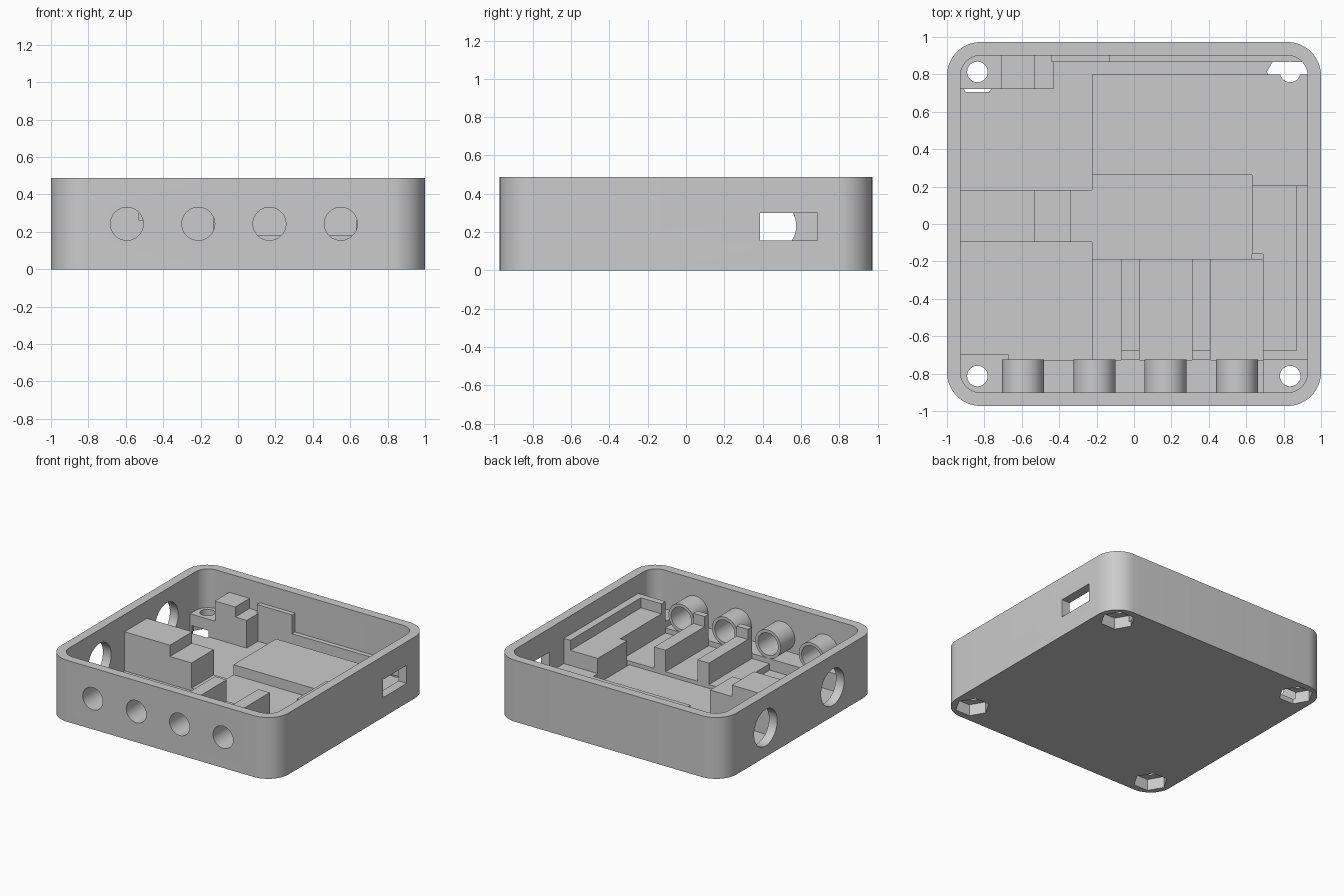
import bpy, bmesh, math
from mathutils import Matrix

if "Cube" in bpy.data.objects:
    bpy.data.objects.remove(bpy.data.objects["Cube"])

grey = bpy.data.materials.new("light_grey")
grey.diffuse_color = (0.6, 0.6, 0.6, 1)
grey.use_nodes = True
grey.node_tree.nodes["Principled BSDF"].inputs["Base Color"].default_value = grey.diffuse_color


def finish(name, bm):
    bmesh.ops.recalc_face_normals(bm, faces=bm.faces)
    me = bpy.data.meshes.new(name)
    bm.to_mesh(me)
    bm.free()
    me.materials.append(grey)
    ob = bpy.data.objects.new(name, me)
    bpy.context.collection.objects.link(ob)
    return ob


def prism(name, pts, z0, z1):
    bm = bmesh.new()
    face = bm.faces.new([bm.verts.new((x, y, z0)) for x, y in pts])
    ext = bmesh.ops.extrude_face_region(bm, geom=[face])
    for v in ext["geom"]:
        if isinstance(v, bmesh.types.BMVert):
            v.co.z = z1
    return finish(name, bm)


def box(name, x0, x1, y0, y1, z0, z1):
    return prism(name, [(x0, y0), (x1, y0), (x1, y1), (x0, y1)], z0, z1)


def rounded(hx, hy, r, steps=12):
    pts = []
    for k, (sx, sy) in enumerate([(1, 1), (-1, 1), (-1, -1), (1, -1)]):
        for i in range(steps + 1):
            a = math.radians(90 * k + 90 * i / steps)
            pts.append((sx * (hx - r) + r * math.cos(a), sy * (hy - r) + r * math.sin(a)))
    return pts


def cylinder(name, r, centre, length, axis, sides=48):
    bm = bmesh.new()
    bmesh.ops.create_cone(bm, cap_ends=True, segments=sides, radius1=r, radius2=r, depth=length)
    rot = {"X": Matrix.Rotation(math.pi / 2, 4, "Y"),
           "Y": Matrix.Rotation(math.pi / 2, 4, "X"), "Z": Matrix()}[axis]
    bmesh.ops.transform(bm, matrix=Matrix.Translation(centre) @ rot, verts=bm.verts)
    return finish(name, bm)


def combine(target, tool, operation):
    mod = target.modifiers.new("bool", "BOOLEAN")
    mod.operation, mod.object, mod.solver = operation, tool, "EXACT"
    bpy.context.view_layer.objects.active = target
    bpy.ops.object.modifier_apply(modifier=mod.name)
    bpy.data.objects.remove(tool)


# Open tray with rounded corners
case = prism("case", rounded(1, 0.973, 0.18), 0, 0.487)
combine(case, prism("cavity", rounded(0.928, 0.902, 0.11), 0.04, 0.7), "DIFFERENCE")

# Interior steps: x0, x1, y0, y1, top height
E, F = 0.945, 0.917   # ends buried inside the walls
LOW, HIGH = 0.26, 0.34
steps = {
    "centre_floor": (-0.225, 0.63, -0.187, 0.263, 0.06),
    "centre_floor_link": (-0.35, -0.22, -0.097, 0.183, 0.06),
    "front_floor": (-0.225, 0.70, -0.73, -0.187, 0.09),
    "rear_plateau": (-0.225, E, 0.263, 0.798, 0.14),
    "rear_plateau_side": (0.63, E, 0.20, 0.27, 0.14),
    "front_strip": (-0.70, 0.70, -F, -0.727, 0.13),
    "divider_high": (-E, -0.53, -0.097, 0.183, 0.35),
    "divider_low": (-0.54, -0.34, -0.097, 0.183, LOW),
    "rear_stop_high": (-0.71, -0.53, 0.723, F, HIGH),
    "rear_stop_low": (-0.54, -0.43, 0.723, F, LOW),
    "rear_rib": (-0.44, -0.13, 0.865, F, 0.33),
    "rear_ledge": (-0.14, E, 0.865, F, 0.18),
    "rear_left_post": (-E, -0.70, 0.723, F, 0.18),
    "front_left_post": (-E, -0.67, -F, -0.697, 0.18),
    "front_right_post": (0.69, E, -F, -0.72, 0.18),
    "side_shelf_rear": (0.63, E, -0.16, 0.207, LOW),
    "side_shelf_front": (0.69, E, -0.727, -0.15, LOW),
    "side_lip": (0.87, E, -0.727, 0.207, HIGH),
    "side_end_lip": (0.69, 0.88, -0.727, -0.677, HIGH),
}
for i, x in enumerate((-0.07, 0.31)):
    steps[f"rail_{i}"] = (x, x + 0.10, -0.727, -0.187, LOW)
    steps[f"rail_lip_{i}"] = (x, x + 0.10, -0.727, -0.677, HIGH)
for name, (x0, x1, y0, y1, top) in steps.items():
    combine(case, box(name, x0, x1, y0, y1, 0.02, top), "UNION")

# Front sockets: tubes with bores through the wall
sockets = (-0.594, -0.212, 0.168, 0.55)
for x in sockets:
    combine(case, cylinder("socket_tube", 0.112, (x, -0.838, 0.243), 0.225, "Y"), "UNION")
for x in sockets:
    combine(case, cylinder("socket_bore", 0.088, (x, -0.91, 0.243), 0.38, "Y"), "DIFFERENCE")

# Round ports in the left wall and a slot in the right wall
for y in (0.43, -0.41):
    combine(case, cylinder("round_port", 0.145, (-1.0, y, 0.232), 0.15, "X"), "DIFFERENCE")
combine(case, box("side_slot", 0.90, 1.1, 0.387, 0.687, 0.157, 0.30), "DIFFERENCE")

# Corner screw holes with hexagonal nut recesses underneath
for x in (-0.837, 0.835):
    for y in (-0.813, 0.813):
        combine(case, cylinder("screw_hole", 0.055, (x, y, 0.1), 0.5, "Z", 32), "DIFFERENCE")
        hexagon = [(x + 0.125 * math.cos(math.radians(60 * k)),
                    y + 0.125 * math.sin(math.radians(60 * k))) for k in range(6)]
        combine(case, prism("nut_recess", hexagon, -0.1, 0.09), "DIFFERENCE")

# Smooth the round surfaces, keep edges sharp
bpy.ops.object.select_all(action="DESELECT")
case.select_set(True)
bpy.context.view_layer.objects.active = case
bpy.ops.object.shade_smooth_by_angle(angle=math.radians(30))
